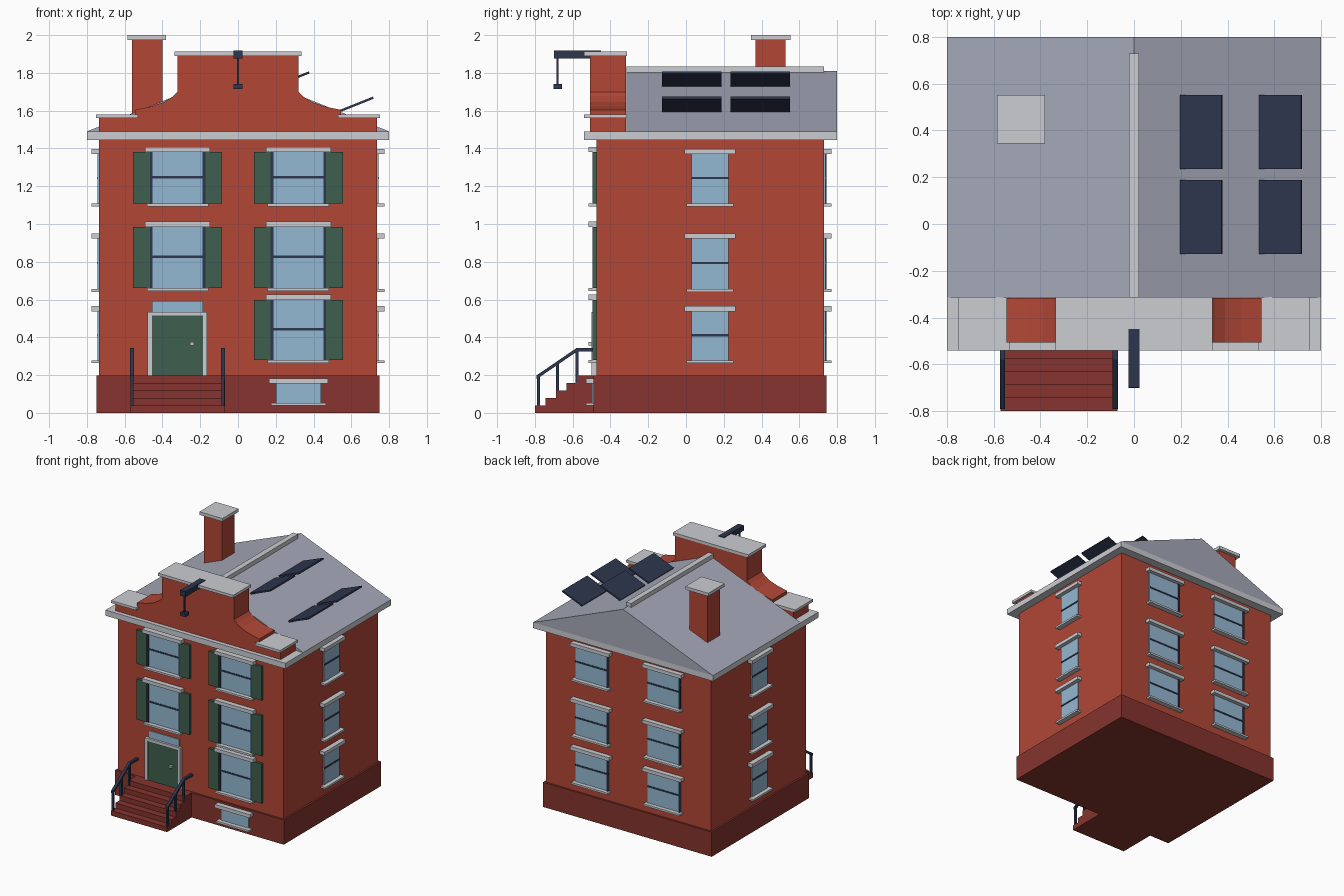
import bpy, bmesh, math
from mathutils import Matrix, Vector

if "Cube" in bpy.data.objects:
    bpy.data.objects.remove(bpy.data.objects["Cube"])


def material(name, r, g, b):
    m = bpy.data.materials.new(name)
    lin = [((c / 255 + 0.055) / 1.055) ** 2.4 for c in (r, g, b)]
    m.diffuse_color = (*lin, 1)
    m.use_nodes = True
    m.node_tree.nodes["Principled BSDF"].inputs["Base Color"].default_value = m.diffuse_color
    return m


BRICK = material("brick red", 178, 71, 54)
BASE = material("dark brick", 134, 52, 46)
WHITE = material("pale stone", 203, 205, 210)
ROOF = material("slate grey", 165, 169, 184)
GLASS = material("window blue", 148, 184, 210)
DARK = material("dark navy", 45, 54, 77)
GREEN = material("shutter green", 62, 94, 78)


def finish(name, bm, mat):
    bmesh.ops.recalc_face_normals(bm, faces=bm.faces)
    me = bpy.data.meshes.new(name)
    bm.to_mesh(me)
    bm.free()
    me.materials.append(mat)
    ob = bpy.data.objects.new(name, me)
    bpy.context.collection.objects.link(ob)
    return ob


def boxes(name, mat, *bounds):
    """One object from boxes given as x0, x1, y0, y1, z0, z1."""
    bm = bmesh.new()
    for x0, x1, y0, y1, z0, z1 in bounds:
        m = Matrix.Translation(((x0 + x1) / 2, (y0 + y1) / 2, (z0 + z1) / 2))
        m = m @ Matrix.Diagonal((abs(x1 - x0), abs(y1 - y0), z1 - z0, 1))
        bmesh.ops.create_cube(bm, size=1, matrix=m)
    return finish(name, bm, mat)


def extrude(name, mat, profile, axis, a, b):
    """Extrude a 2D profile (other horizontal axis, z) along x or y."""
    bm = bmesh.new()
    put = (lambda u, z: (a, u, z)) if axis == "x" else (lambda u, z: (u, a, z))
    face = bm.faces.new([bm.verts.new(put(u, z)) for u, z in profile])
    ext = bmesh.ops.extrude_face_region(bm, geom=[face])["geom"]
    shift = Vector((b - a, 0, 0)) if axis == "x" else Vector((0, b - a, 0))
    bmesh.ops.translate(bm, vec=shift, verts=[v for v in ext if isinstance(v, bmesh.types.BMVert)])
    return finish(name, bm, mat)


def on_wall(side, u0, u1, d, z0, z1):
    """Bounds of a slab sticking out d from a wall, slightly sunk into it."""
    s = -0.02
    return {"front": (u0, u1, -0.475 - d, -0.475 - s, z0, z1),
            "back": (u0, u1, 0.73 + s, 0.73 + d, z0, z1),
            "right": (0.735 + s, 0.735 + d, u0, u1, z0, z1),
            "left": (-0.735 - d, -0.735 - s, u0, u1, z0, z1)}[side]


def window(side, u, z0, z1, half, top=0.028, over=0.026, bar=True, stiles=(), base=0.0):
    n = side + "_window_"
    boxes(n + "glass", GLASS, on_wall(side, u - half, u + half, base + 0.008, z0, z1))
    boxes(n + "lintel", WHITE, on_wall(side, u - half - over - 0.01, u + half + over + 0.01, base + 0.04, z1, z1 + top))
    boxes(n + "sill", WHITE, on_wall(side, u - half - over, u + half + over, base + 0.04, z0 - 0.015, z0))
    frame = []
    if bar:
        zm = (z0 + z1) / 2 + 0.004
        frame.append(on_wall(side, u - half, u + half, 0.012, zm - 0.006, zm + 0.006))
    for s in stiles:
        frame.append(on_wall(side, u + s * half, u + s * (half - 0.014), 0.015, z0, z1))
    if frame:
        boxes(n + "frame", DARK, *frame)


# Body
boxes("plinth", BASE, (-0.75, 0.75, -0.49, 0.745, 0, 0.198))
boxes("brick_walls", BRICK, (-0.735, 0.735, -0.475, 0.73, 0.198, 1.445))
boxes("cornice", WHITE, (-0.8, 0.8, -0.54, 0.8, 1.445, 1.49))

# Roof and ridge
extrude("gable_roof", ROOF, [(-0.8, 1.49), (0.8, 1.49), (0, 1.81)], "y", -0.315, 0.8)
boxes("ridge_cap", WHITE, (-0.022, 0.022, -0.315, 0.73, 1.795, 1.835))

# Curved parapet gable with stone caps
half = [(0.735, 1.49), (0.735, 1.56), (0.545, 1.56), (0.545, 1.604), (0.46, 1.622),
        (0.39, 1.646), (0.345, 1.675), (0.32, 1.70), (0.32, 1.89)]
extrude("parapet_gable", BRICK, half + [(-x, z) for x, z in reversed(half)], "y", -0.507, -0.317)
boxes("parapet_caps", WHITE, (-0.335, 0.335, -0.54, -0.313, 1.89, 1.912),
      *[(s * 0.752, s * 0.53, -0.54, -0.313, 1.56, 1.58) for s in (-1, 1)])

# Chimney
boxes("chimney", BRICK, (-0.56, -0.4, 0.367, 0.527, 1.55, 1.975))
boxes("chimney_cap", WHITE, (-0.585, -0.38, 0.345, 0.552, 1.975, 2.0))

# Hoist beam with rope and block
boxes("hoist_beam", DARK, (-0.024, 0.024, -0.70, -0.45, 1.876, 1.918))
boxes("hoist_rope", DARK, (-0.006, 0.006, -0.686, -0.674, 1.73, 1.88))
boxes("hoist_block", DARK, (-0.024, 0.024, -0.702, -0.657, 1.715, 1.742))

# Solar panels tilted against the roof slope
for x, z in ((0.288, 1.767), (0.627, 1.633)):
    for y in (0.03, 0.393):
        p = boxes("solar_panel", DARK, (-0.096, 0.096, -0.158, 0.158, -0.006, 0.006))
        p.location = (x, y, z)
        p.rotation_euler = (0, -math.radians(21.8), 0)

# Shuttered front windows
for u, z0, z1 in ((-0.32, 1.108, 1.38), (0.32, 1.108, 1.38), (-0.32, 0.66, 0.985),
                  (0.32, 0.66, 0.985), (0.32, 0.28, 0.598)):
    window("front", u, z0, z1, 0.147, over=0.016, stiles=(-1, 1))
    boxes("shutters", GREEN, *[on_wall("front", u + s * 0.147, u + s * 0.235, 0.02, z0, z1) for s in (-1, 1)])

# Side and back windows
for z0, z1 in ((1.108, 1.37), (0.656, 0.922), (0.278, 0.537)):
    for side in ("left", "right"):
        window(side, 0.127, z0, z1, 0.098)
    for u in (-0.32, 0.32):
        window("back", u, z0, z1, 0.147, over=0.016, stiles=(-1,))

# Basement window
window("front", 0.32, 0.053, 0.155, 0.12, bar=False, base=0.015)

# Front door
boxes("door_frame", WHITE, on_wall("front", -0.48, -0.455, 0.025, 0.198, 0.535),
      on_wall("front", -0.185, -0.165, 0.025, 0.198, 0.535),
      on_wall("front", -0.455, -0.185, 0.025, 0.515, 0.535))
boxes("door", GREEN, on_wall("front", -0.455, -0.185, 0.018, 0.198, 0.515))
boxes("door_transom", GLASS, on_wall("front", -0.455, -0.185, 0.008, 0.535, 0.592))
boxes("door_knob", WHITE, on_wall("front", -0.253, -0.233, 0.04, 0.356, 0.376))

# Front steps
steps = [(-0.48, 0)]
for i in range(5):
    y = -0.8 + 0.0555 * i
    steps += [(y, 0.0396 * i), (y, 0.0396 * (i + 1))]
steps.append((-0.48, 0.198))
extrude("front_steps", BASE, steps, "x", -0.57, -0.07)

# Handrails on both sides of the steps
rail = [(-0.792, 0.178), (-0.575, 0.326), (-0.475, 0.326), (-0.475, 0.343), (-0.58, 0.343), (-0.792, 0.198)]
for x in (-0.562, -0.08):
    extrude("handrail", DARK, rail, "x", x - 0.011, x + 0.011)
    boxes("handrail_posts", DARK, *[(x - 0.008, x + 0.008, y - 0.008, y + 0.008, a, b)
          for y, a, b in ((-0.782, 0.035, 0.19), (-0.68, 0.11, 0.262), (-0.577, 0.155, 0.335))])
